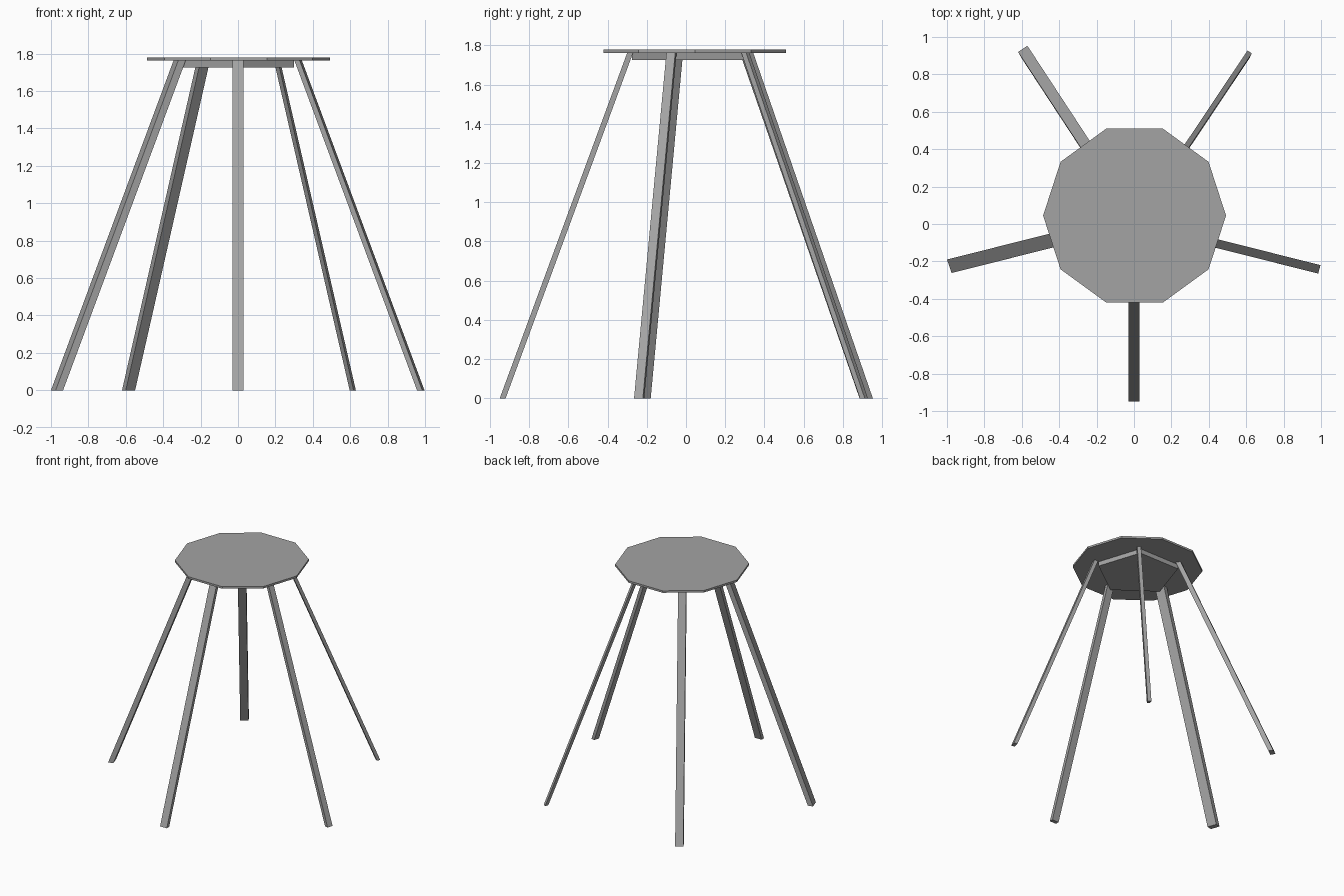
import bpy
import bmesh
import math

cube = bpy.data.objects.get("Cube")
if cube:
    bpy.data.objects.remove(cube, do_unlink=True)

grey = bpy.data.materials.new("plain grey")
grey.use_nodes = True
grey.diffuse_color = (0.37, 0.37, 0.37, 1)
grey.node_tree.nodes["Principled BSDF"].inputs["Base Color"].default_value = grey.diffuse_color


def loft(name, lower, z0, upper, z1):
    """Flat-faced prism between two horizontal outlines."""
    bm = bmesh.new()
    a = [bm.verts.new((x, y, z0)) for x, y in lower]
    b = [bm.verts.new((x, y, z1)) for x, y in upper]
    bm.faces.new(a)
    bm.faces.new(b)
    n = len(a)
    for i in range(n):
        j = (i + 1) % n
        bm.faces.new((a[i], a[j], b[j], b[i]))
    bmesh.ops.recalc_face_normals(bm, faces=bm.faces)
    mesh = bpy.data.meshes.new(name)
    bm.to_mesh(mesh)
    bm.free()
    mesh.materials.append(grey)
    obj = bpy.data.objects.new(name, mesh)
    bpy.context.collection.objects.link(obj)


def polygon(sides, radius, cx, cy, start):
    angles = [start + math.tau * i / sides for i in range(sides)]
    return [(cx + radius * math.cos(t), cy + radius * math.sin(t)) for t in angles]


# Ten-sided seat and the five-sided block under it
seat = polygon(10, 0.489, 0.003, 0.045, 0)
loft("seat", seat, 1.762, seat, 1.778)
block = polygon(5, 0.315, 0, 0.04, -math.pi / 2)
loft("seat_block", block, 1.725, block, 1.762)

# Splayed legs: foot outline, then the sideways shift up to the seat
legs = {
    "front_leg": ([(-0.03, -0.95), (0.03, -0.95), (0.03, -0.92), (-0.03, -0.92)], (0, 0.65)),
    "right_leg": ([(-1.0, -0.19), (-0.975, -0.262), (-0.935, -0.252), (-0.96, -0.18)], (0.655, 0.165)),
    "left_leg": ([(0.997, -0.22), (0.985, -0.265), (0.957, -0.258), (0.967, -0.213)], (-0.655, 0.165)),
    "back_right_leg": ([(-0.62, 0.92), (-0.57, 0.953), (-0.55, 0.92), (-0.6, 0.885)], (0.4, -0.61)),
    "back_left_leg": ([(0.607, 0.928), (0.63, 0.912), (0.618, 0.887), (0.597, 0.9)], (-0.405, -0.605)),
}
for name, (foot, (dx, dy)) in legs.items():
    loft(name, foot, 0, [(x + dx, y + dy) for x, y in foot], 1.762)
